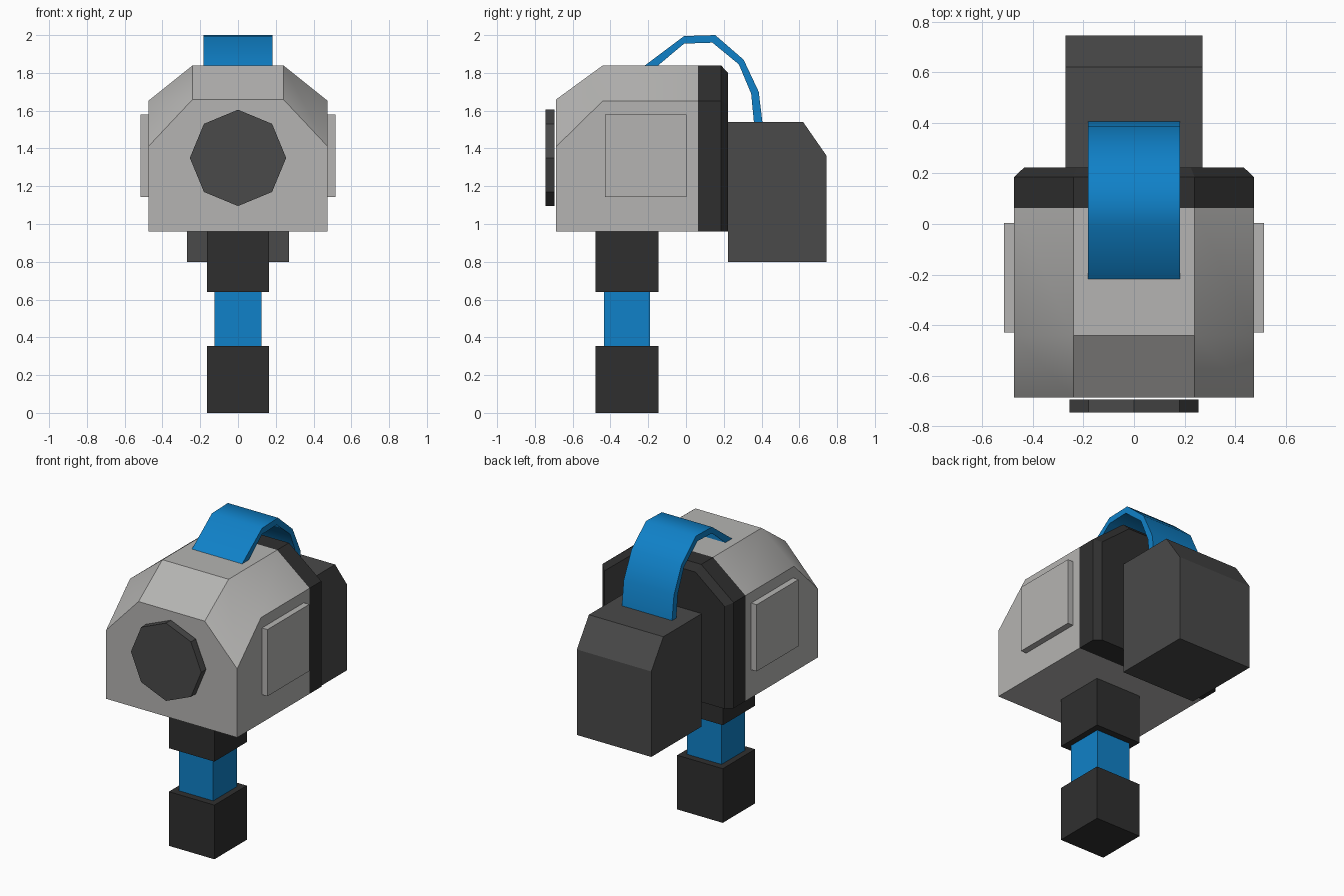
import bpy, bmesh, math

if "Cube" in bpy.data.objects:
    bpy.data.objects.remove(bpy.data.objects["Cube"])


def material(name, rgb):
    m = bpy.data.materials.new(name)
    m.diffuse_color = (*rgb, 1)
    m.use_nodes = True
    m.node_tree.nodes["Principled BSDF"].inputs["Base Color"].default_value = m.diffuse_color
    return m


GREY = material("light grey", (0.46, 0.455, 0.445))
BLACK = material("black", (0.028, 0.028, 0.028))
DARK = material("dark grey", (0.067, 0.067, 0.067))
BLUE = material("blue", (0.005, 0.22, 0.58))


def loft(name, rings, mat, smooth=None):
    """Skin a closed solid through rings of equal point count."""
    bm = bmesh.new()
    vs = [[bm.verts.new(p) for p in r] for r in rings]
    n = len(rings[0])
    for a, b in zip(vs, vs[1:]):
        for i in range(n):
            j = (i + 1) % n
            bm.faces.new((a[i], a[j], b[j], b[i]))
    bm.faces.new(vs[0])
    bm.faces.new(vs[-1])
    bmesh.ops.recalc_face_normals(bm, faces=bm.faces)
    me = bpy.data.meshes.new(name)
    bm.to_mesh(me)
    bm.free()
    me.materials.append(mat)
    ob = bpy.data.objects.new(name, me)
    bpy.context.collection.objects.link(ob)
    if smooth:
        bpy.ops.object.select_all(action='DESELECT')
        ob.select_set(True)
        bpy.context.view_layer.objects.active = ob
        bpy.ops.object.shade_smooth_by_angle(angle=math.radians(smooth))
    return ob


def box(name, x, y, z, mat):
    return loft(name, [[(a, y[0], z[0]), (a, y[1], z[0]), (a, y[1], z[1]), (a, y[0], z[1])]
                       for a in x], mat)


def hull_ring(y, w, side_z, top_w, top_z):
    """Cross-section with a flat bottom and chamfered shoulders."""
    half = [(w, 0.96), (w, side_z), (top_w, top_z)]
    pts = half + [(-x, z) for x, z in reversed(half)]
    return [(x, y, z) for x, z in pts]


# Main housing with sloped nose, and its black rear band
loft("housing", [hull_ring(-0.687, 0.475, 1.41, 0.24, 1.66),
                 hull_ring(-0.44, 0.475, 1.652, 0.24, 1.84),
                 hull_ring(0.063, 0.475, 1.652, 0.24, 1.84)], GREY, 33)
loft("rear_band", [hull_ring(0.063, 0.475, 1.652, 0.24, 1.84),
                   hull_ring(0.185, 0.475, 1.652, 0.24, 1.84),
                   hull_ring(0.223, 0.435, 1.632, 0.225, 1.80)], BLACK)

# Raised side panels
for s, side in ((1, "right"), (-1, "left")):
    box(side + "_panel", (s * 0.47, s * 0.515), (-0.43, 0.003), (1.143, 1.58), GREY)

# Octagonal front disc
octagon = [(0.255 * math.cos(i * math.pi / 4), 1.35 + 0.255 * math.sin(i * math.pi / 4))
           for i in range(8)]
loft("front_disc", [[(x, y, z) for x, z in octagon] for y in (-0.745, -0.695)], DARK)

# Rear pack with chamfered back edge
pack = [(0.223, 0.80), (0.745, 0.80), (0.745, 1.36), (0.62, 1.54), (0.223, 1.54)]
loft("rear_pack", [[(x, y, z) for y, z in pack] for x in (-0.27, 0.27)], DARK)

# Post under the housing
box("post_socket", (-0.165, 0.165), (-0.48, -0.145), (0.64, 0.96), BLACK)
box("post_core", (-0.125, 0.125), (-0.435, -0.19), (0.355, 0.64), BLUE)
box("post_foot", (-0.165, 0.165), (-0.48, -0.145), (0, 0.355), BLACK)

# Arched strap from the housing to the pack
outer = [(-0.217, 1.84), (-0.01, 1.995), (0.155, 2.0), (0.305, 1.87), (0.385, 1.70), (0.405, 1.535)]
inner = [(-0.147, 1.84), (-0.01, 1.955), (0.14, 1.96), (0.28, 1.845), (0.345, 1.69), (0.36, 1.535)]
loft("strap", [[(-0.182, *o), (0.182, *o), (0.182, *i), (-0.182, *i)]
               for o, i in zip(outer, inner)], BLUE, 50)
